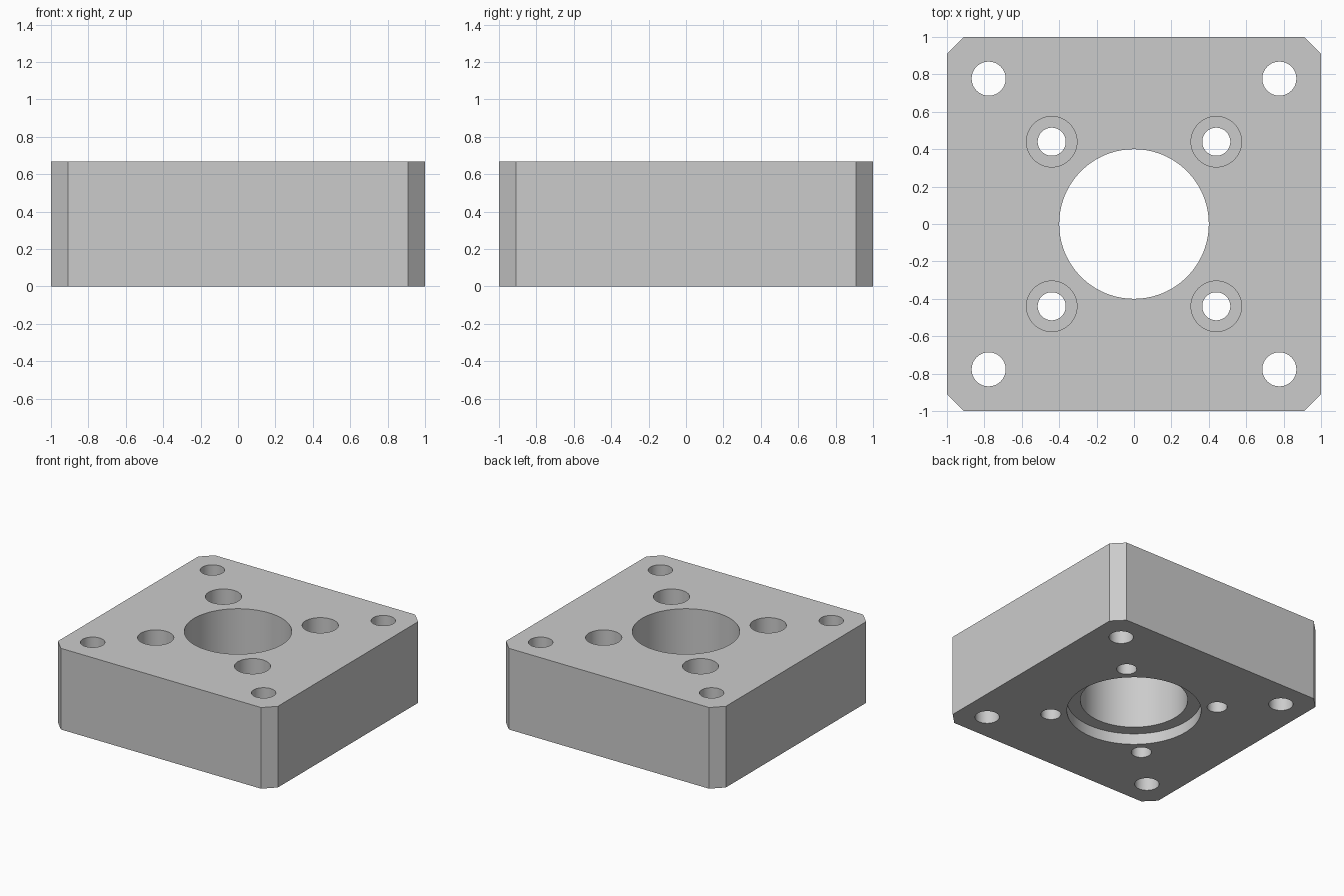
import bpy, bmesh, math

if "Cube" in bpy.data.objects:
    bpy.data.objects.remove(bpy.data.objects["Cube"])

H = 0.667        # block height
CHAMFER = 0.09
OVER = 0.1       # cutter overshoot past the faces


def link(name, bm):
    bmesh.ops.recalc_face_normals(bm, faces=bm.faces[:])
    mesh = bpy.data.meshes.new(name)
    bm.to_mesh(mesh)
    bm.free()
    obj = bpy.data.objects.new(name, mesh)
    bpy.context.collection.objects.link(obj)
    return obj


def stepped_cutter(bm, x, y, steps, sides):
    """Closed stepped cylinder; steps are (radius, z) from bottom to top."""
    rings = []
    for r, z in steps:
        rings.append([bm.verts.new((x + r * math.cos(2 * math.pi * i / sides),
                                    y + r * math.sin(2 * math.pi * i / sides), z))
                      for i in range(sides)])
    for a, b in zip(rings, rings[1:]):
        for i in range(sides):
            j = (i + 1) % sides
            bm.faces.new((a[i], a[j], b[j], b[i]))
    bm.faces.new(rings[0][::-1])
    bm.faces.new(rings[-1])


# Block with chamfered vertical corners
bm = bmesh.new()
c = 1 - CHAMFER
outline = []
for sx, sy in ((1, 1), (-1, 1), (-1, -1), (1, -1)):
    pair = [(sx, sy * c), (sx * c, sy)]
    outline += pair if sx * sy > 0 else pair[::-1]
base = bm.faces.new([bm.verts.new((x, y, 0)) for x, y in outline])
ext = bmesh.ops.extrude_face_region(bm, geom=[base], use_keep_orig=True)
top = [v for v in ext["geom"] if isinstance(v, bmesh.types.BMVert)]
bmesh.ops.translate(bm, verts=top, vec=(0, 0, H))
block = link("mounting_block", bm)

# Central bore with shallow recess underneath
bm = bmesh.new()
stepped_cutter(bm, 0, 0, [(0.5, -OVER), (0.5, 0.09), (0.4, 0.09), (0.4, H + OVER)], 96)

# Corner through holes and counterbored screw holes
for sx in (-1, 1):
    for sy in (-1, 1):
        stepped_cutter(bm, sx * 0.777, sy * 0.777, [(0.091, -OVER), (0.091, H + OVER)], 48)
        stepped_cutter(bm, sx * 0.44, sy * 0.44,
                       [(0.075, -OVER), (0.075, H - 0.15), (0.135, H - 0.15), (0.135, H + OVER)], 48)
cutter = link("hole_cutter", bm)
cutter.hide_render = True

# Cut the holes
mod = block.modifiers.new("holes", "BOOLEAN")
mod.operation = "DIFFERENCE"
mod.solver = "EXACT"
mod.object = cutter
bpy.context.view_layer.objects.active = block
block.select_set(True)
bpy.ops.object.modifier_apply(modifier=mod.name)
bpy.data.objects.remove(cutter)
bpy.ops.object.shade_smooth_by_angle(angle=math.radians(30))
